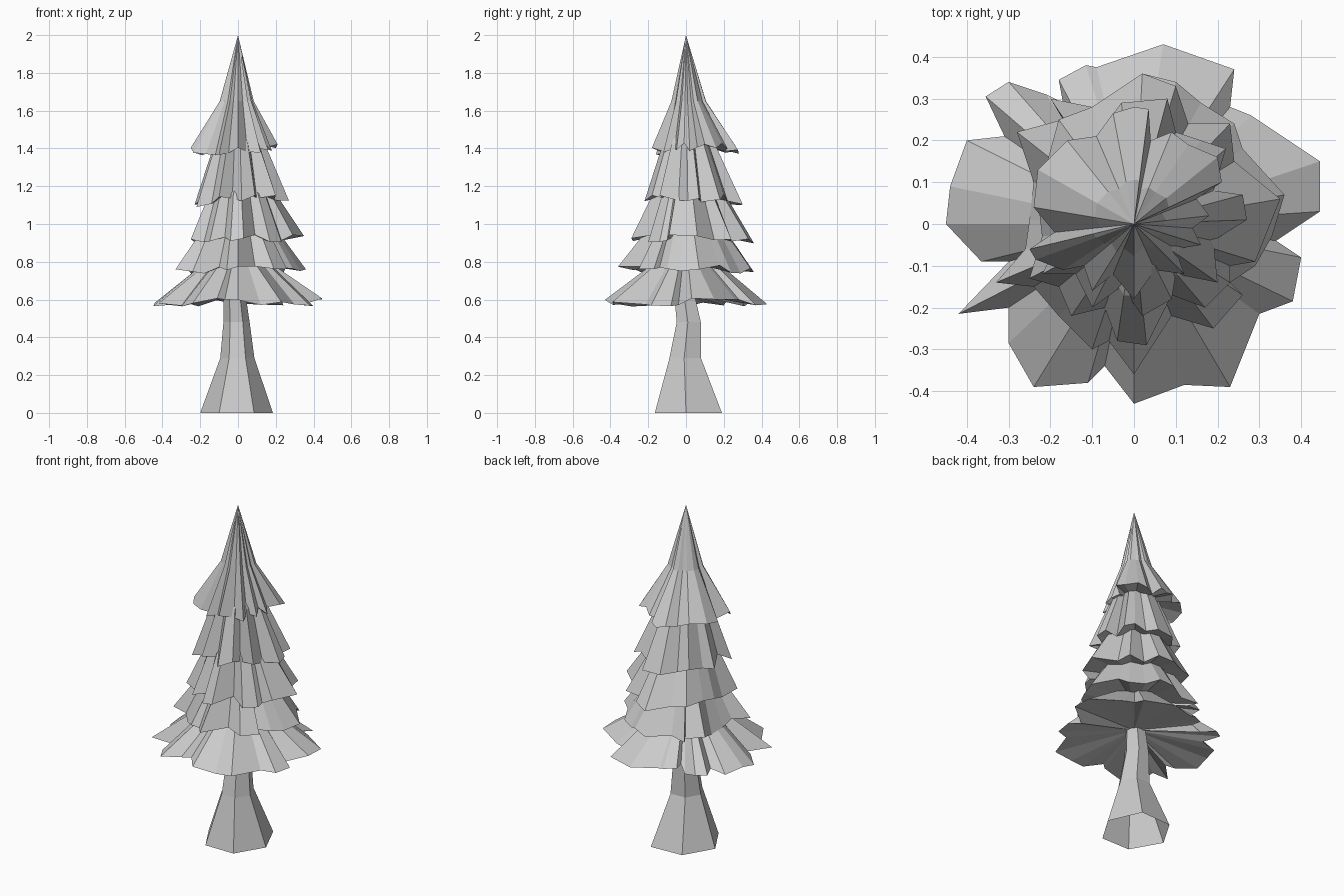
import bpy
import bmesh
import math
import random
from mathutils import Vector

random.seed(4)

default_cube = bpy.data.objects.get("Cube")
if default_cube:
    bpy.data.objects.remove(default_cube, do_unlink=True)

# Single plain grey for the whole tree
grey = bpy.data.materials.new("plain grey")
grey.use_nodes = True
colour = (0.6, 0.6, 0.6, 1)
grey.diffuse_color = colour
shader = next(n for n in grey.node_tree.nodes if n.type == "BSDF_PRINCIPLED")
shader.inputs["Base Color"].default_value = colour


def finish(bm, name):
    """Turn a bmesh into a flat shaded grey object."""
    bmesh.ops.recalc_face_normals(bm, faces=bm.faces)
    mesh = bpy.data.meshes.new(name)
    bm.to_mesh(mesh)
    bm.free()
    mesh.materials.append(grey)
    obj = bpy.data.objects.new(name, mesh)
    bpy.context.collection.objects.link(obj)
    return obj


def add_ring(bm, points):
    return [bm.verts.new(p) for p in points]


def bridge(bm, lower, upper):
    count = len(lower)
    for i in range(count):
        j = (i + 1) % count
        bm.faces.new((lower[i], lower[j], upper[j], upper[i]))


def fan(bm, ring, centre):
    tip = bm.verts.new(centre)
    for i, vert in enumerate(ring):
        bm.faces.new((vert, ring[(i + 1) % len(ring)], tip))


def branch_tier(name, outline, rim_z, shoulder_z, shoulder_r, tip_z, tilt=0.0):
    """Jagged skirt: tip, pleated shoulder, ragged sharp rim, hollow underside."""
    flat = [Vector((x, y, 0)) / 100 for x, y in outline]
    flat.sort(key=lambda p: math.atan2(p.y, p.x))
    mean = sum(p.length for p in flat) / len(flat)

    rim, shoulder = [], []
    for p in flat:
        pleat = p.length / mean
        z = rim_z + tilt * p.x + random.uniform(-0.025, 0.025)
        rim.append(Vector((p.x, p.y, z)))
        top = p.normalized() * shoulder_r * (0.3 + 0.7 * pleat)
        top.z = shoulder_z
        shoulder.append(top)

    bm = bmesh.new()
    rim_ring = add_ring(bm, rim)
    shoulder_ring = add_ring(bm, shoulder)
    bridge(bm, rim_ring, shoulder_ring)
    fan(bm, shoulder_ring, (0, 0, tip_z))
    fan(bm, rim_ring, (0, 0, rim_z + 0.05))
    return finish(bm, name)


# Trunk: six sided, open underneath, flared at the foot and leaning slightly
foot = [(-20, 1), (-10, -16.5), (8.5, -16.5), (18.5, 0), (10, 19), (-10, 18)]
bm = bmesh.new()
rings = []
for z, scale, dx, dy in ((0, 1, 0, 0), (0.29, 0.47, 0, -0.01),
                         (0.48, 0.36, -0.005, 0.01), (0.68, 0.28, -0.02, -0.02)):
    rings.append(add_ring(bm, [(x / 100 * scale + dx, y / 100 * scale + dy, z)
                               for x, y in foot]))
for lower, upper in zip(rings, rings[1:]):
    bridge(bm, lower, upper)
finish(bm, "trunk")

# Branch tiers, outlines in hundredths of a unit, from the ground up
branch_tier("lowest_branches", [
    (44.5, 3), (44.5, 15), (28, 26), (23, 28), (24, 37), (7, 43), (-9, 37.5),
    (-11.5, 38), (-18, 34.5), (-17, 29), (-21, 31), (-30, 34), (-35.5, 30.5),
    (-31, 21), (-40, 20), (-44, 9), (-45, 0), (-36.5, -9), (-30, -9),
    (-42, -21.5), (-30, -20), (-30, -28.5), (-24, -39), (-11, -38), (-7, -34),
    (0, -43), (12, -38.5), (23, -39), (30, -21.5), (38, -18.5), (40, -8),
    (34, -4)], 0.585, 0.78, 0.18, 0.92)

branch_tier("lower_branches", [
    (36, 7), (33, -3), (29, -10), (23, -14), (26, -17), (19, -25), (9, -22),
    (0, -36), (-6, -28), (-10, -30), (-18, -22), (-24, -15), (-33, -14),
    (-26, -6), (-25, 1), (-24, 10), (-28, 22), (-20, 30), (-17, 25),
    (-10, 28), (2, 36), (10, 34), (16, 29), (24, 24), (26, 18)],
    0.755, 0.95, 0.2, 1.1, 0.04)

branch_tier("middle_branches", [
    (35, 6), (29, -9), (23, -10), (23, -14), (17, -20), (9, -17), (3, -29),
    (-4, -28), (-7, -20), (-15, -22), (-18, -15), (-25, -13), (-22, -3),
    (-23, 6), (-21, 14), (-18, 25), (-10, 28), (2, 36), (10, 33), (13, 24),
    (23, 24), (24, 15)], 0.92, 1.16, 0.17, 1.3, 0.03)

branch_tier("upper_branches", [
    (27, 1), (26, 7), (19, 8), (22, 18), (16, 20), (10, 22), (8, 30),
    (-3, 29), (-9, 21), (-16, 20), (-18, 10), (-23, 6), (-18, -4),
    (-22, -12), (-14, -12), (-10, -20), (-3, -15), (2, -22), (9, -18),
    (10, -12), (20, -14), (19, -4)], 1.125, 1.43, 0.125, 1.6, 0.05)

branch_tier("crown", [
    (0, 28), (3.5, 27.5), (4, 20), (9, 22), (13, 19), (20, 16), (21, 10),
    (15, 6), (18, 2), (14, -1), (16, -5), (10, -6), (12, -12), (5, -11),
    (0, -18), (-5, -12), (-10, -16), (-12, -10), (-17, -11), (-23.5, -8.5),
    (-25, -6), (-19, -2), (-24, 4), (-23, 13), (-16, 20), (-9, 21),
    (-5, 26.5)], 1.395, 1.65, 0.085, 2.0, 0.06)
